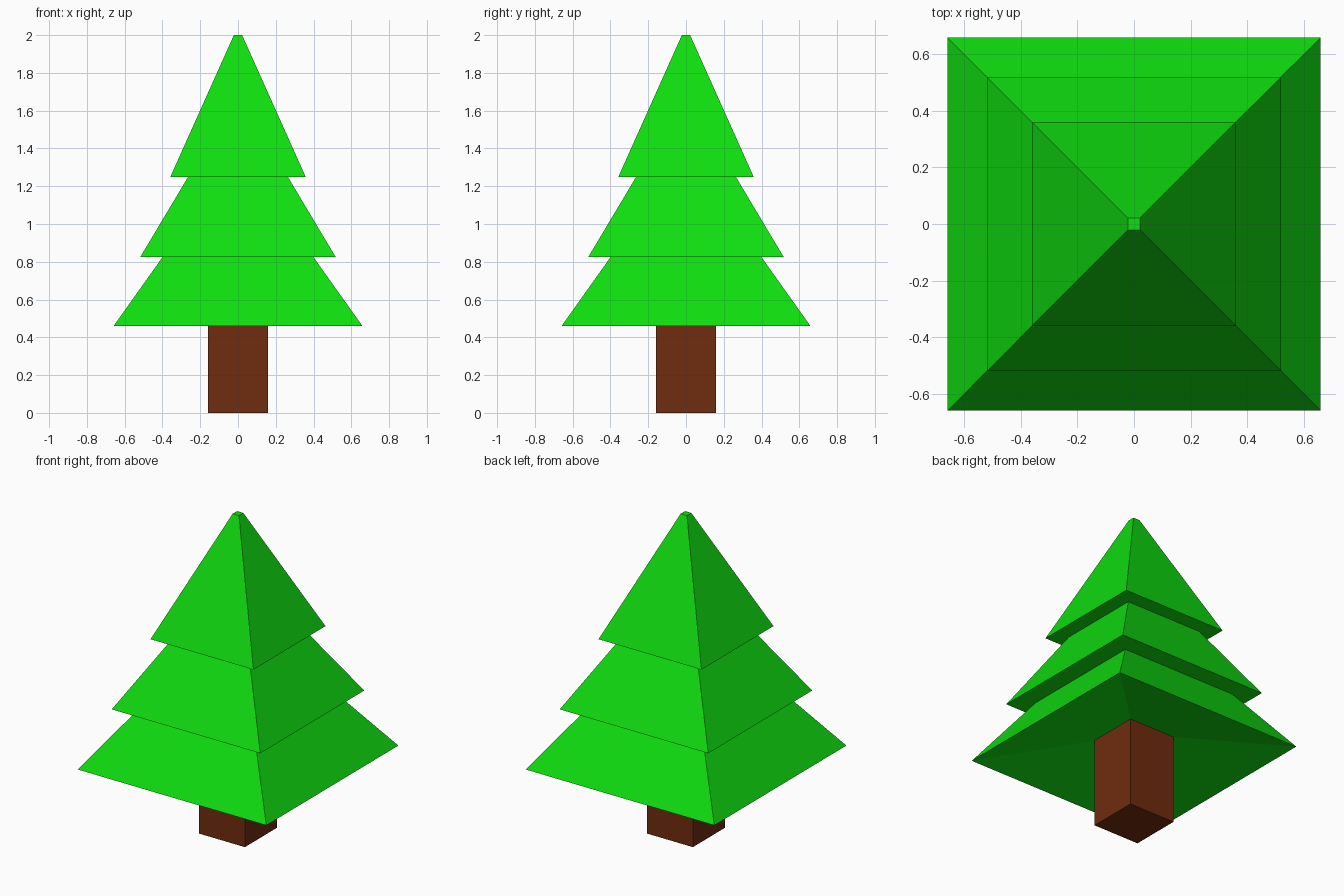
import bpy
import bmesh

cube = bpy.data.objects.get("Cube")
if cube:
    bpy.data.objects.remove(cube, do_unlink=True)


def make_material(name, rgb):
    mat = bpy.data.materials.new(name)
    mat.use_nodes = True
    color = (*rgb, 1.0)
    mat.diffuse_color = color
    mat.node_tree.nodes["Principled BSDF"].inputs["Base Color"].default_value = color
    return mat


def square_stack(name, profile, mat):
    """Join square rings, given as (half width, height), into a closed solid."""
    bm = bmesh.new()
    rings = [[bm.verts.new((sx * h, sy * h, z))
              for sx, sy in ((-1, -1), (1, -1), (1, 1), (-1, 1))]
             for h, z in profile]
    for low, high in zip(rings, rings[1:]):
        for i in range(4):
            j = (i + 1) % 4
            bm.faces.new((low[i], low[j], high[j], high[i]))
    bm.faces.new(rings[0][::-1])
    bm.faces.new(rings[-1])
    bmesh.ops.recalc_face_normals(bm, faces=bm.faces)
    mesh = bpy.data.meshes.new(name)
    bm.to_mesh(mesh)
    bm.free()
    mesh.materials.append(mat)
    obj = bpy.data.objects.new(name, mesh)
    bpy.context.collection.objects.link(obj)
    return obj


green = make_material("leaf green", (0.005, 0.73, 0.005))
brown = make_material("bark brown", (0.162, 0.025, 0.0045))

# Trunk, running up into the hollow under the lowest tier
square_stack("trunk", [(0.16, 0), (0.16, 0.6)], brown)

# Three foliage tiers: (outer half width, base height, top half width)
tiers = [(0.658, 0.461, 0.40), (0.518, 0.824, 0.265), (0.359, 1.248, 0.022)]
tops = [base for _, base, _ in tiers[1:]] + [2.0]
profile = [(0.15, 0.562)]
for (outer, base, inner), top in zip(tiers, tops):
    profile += [(outer, base), (inner, top)]
square_stack("foliage", profile, green)
